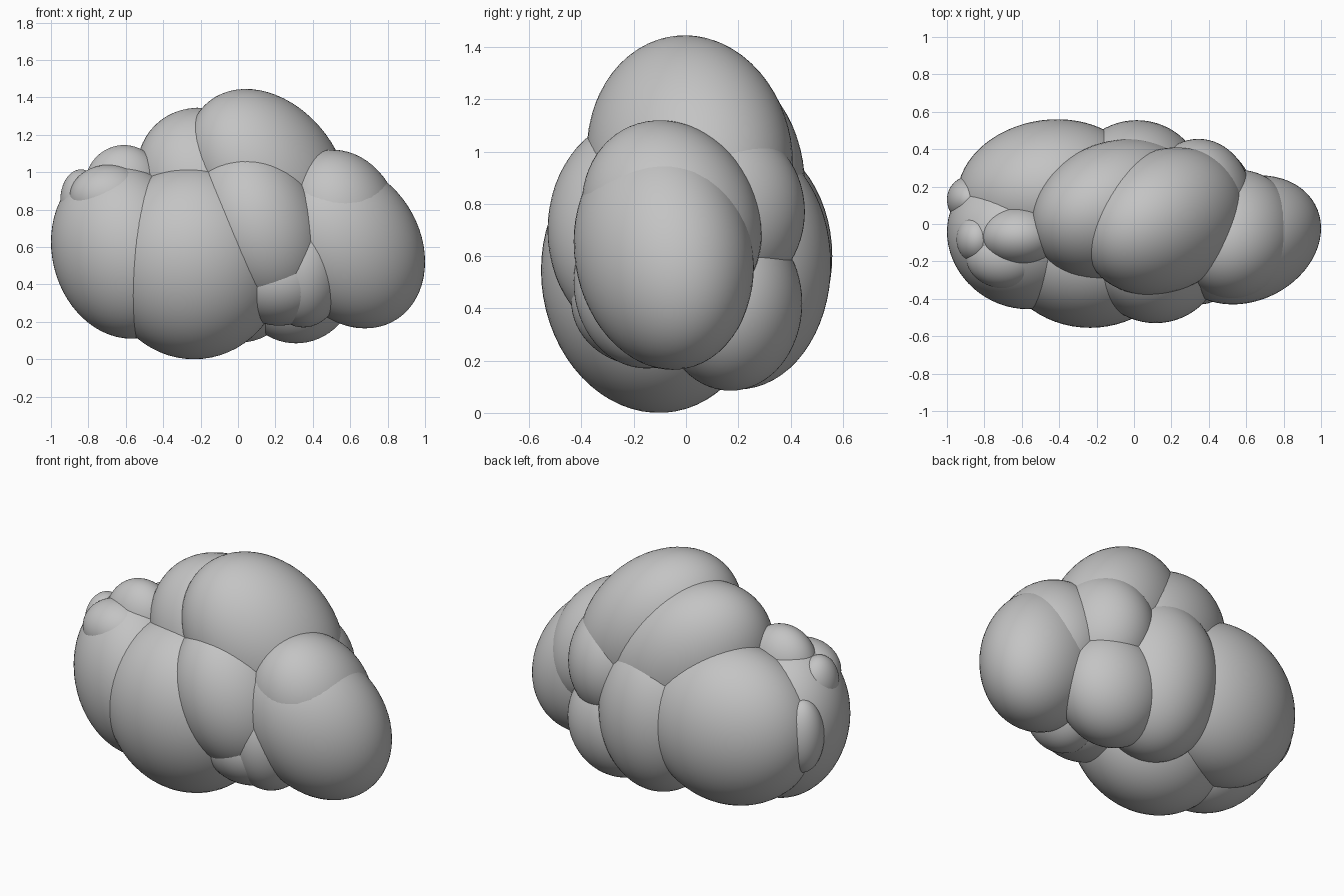
import bpy, bmesh, math
from mathutils import Matrix

if "Cube" in bpy.data.objects:
    bpy.data.objects.remove(bpy.data.objects["Cube"])

grey = bpy.data.materials.new("cloud_grey")
grey.diffuse_color = (0.55, 0.55, 0.55, 1)
grey.use_nodes = True
grey.node_tree.nodes["Principled BSDF"].inputs["Base Color"].default_value = grey.diffuse_color


def puff(name, centre, half, tilt=(0, 0, 0)):
    """Ellipsoid with given centre and half extents; tilt = xy, xz, yz lean (-1..1)."""
    (ex, ey, ez), (xy, xz, yz) = half, tilt
    k = math.sqrt(1 - xy * xy)
    m = (yz - xy * xz) / k
    n = math.sqrt(1 - xz * xz - m * m)
    shape = Matrix(((ex, 0, 0, 0), (ey * xy, ey * k, 0, 0),
                    (ez * xz, ez * m, ez * n, 0), (0, 0, 0, 1)))
    bm = bmesh.new()
    bmesh.ops.create_uvsphere(bm, u_segments=64, v_segments=32, radius=1)
    bm.transform(shape)
    for f in bm.faces:
        f.smooth = True
    mesh = bpy.data.meshes.new(name)
    bm.to_mesh(mesh)
    bm.free()
    mesh.materials.append(grey)
    ob = bpy.data.objects.new(name, mesh)
    ob.location = centre
    bpy.context.collection.objects.link(ob)


# crown
puff("crown_puff", (.16, .015, .975), (.435, .395, .47), (.17, -.27, -.05))
puff("crown_left_puff", (-.09, .075, .87), (.455, .38, .475), (.15, -.25, 0))
# back row, right to left
puff("back_upper_right_puff", (.345, .12, .77), (.285, .335, .35))
puff("back_lower_right_puff", (.31, .17, .42), (.32, .275, .335))
puff("back_middle_puff", (.015, .2, .57), (.36, .355, .48))
puff("back_left_puff", (-.45, .18, .6), (.495, .38, .47), (.08, 0, 0))
# front row
puff("front_left_puff", (-.61, -.08, .58), (.39, .375, .47), (-.1, -.1, 0))
puff("front_middle_puff", (-.235, -.125, .52), (.49, .43, .52), (0, 0, -.05))
puff("front_upper_puff", (.115, -.17, .7), (.36, .36, .435), (0, -.2, 0))
puff("front_lower_puff", (.22, -.16, .43), (.28, .28, .25))
puff("front_lower_right_puff", (.35, -.15, .5), (.23, .28, .33))
# right end
puff("right_puff", (.6, -.085, .61), (.4, .345, .445), (.18, -.2, -.1))
puff("right_upper_puff", (.54, -.055, .74), (.33, .345, .38), (.05, -.1, -.13))
# small puffs on the left
puff("small_top_puff", (-.61, -.065, .925), (.21, .16, .22))
puff("small_front_puff", (-.69, -.17, .87), (.21, .175, .17))
puff("small_outer_puff", (-.84, -.08, .85), (.11, .13, .165))
puff("small_side_puff", (-.88, .13, .62), (.12, .125, .22))
